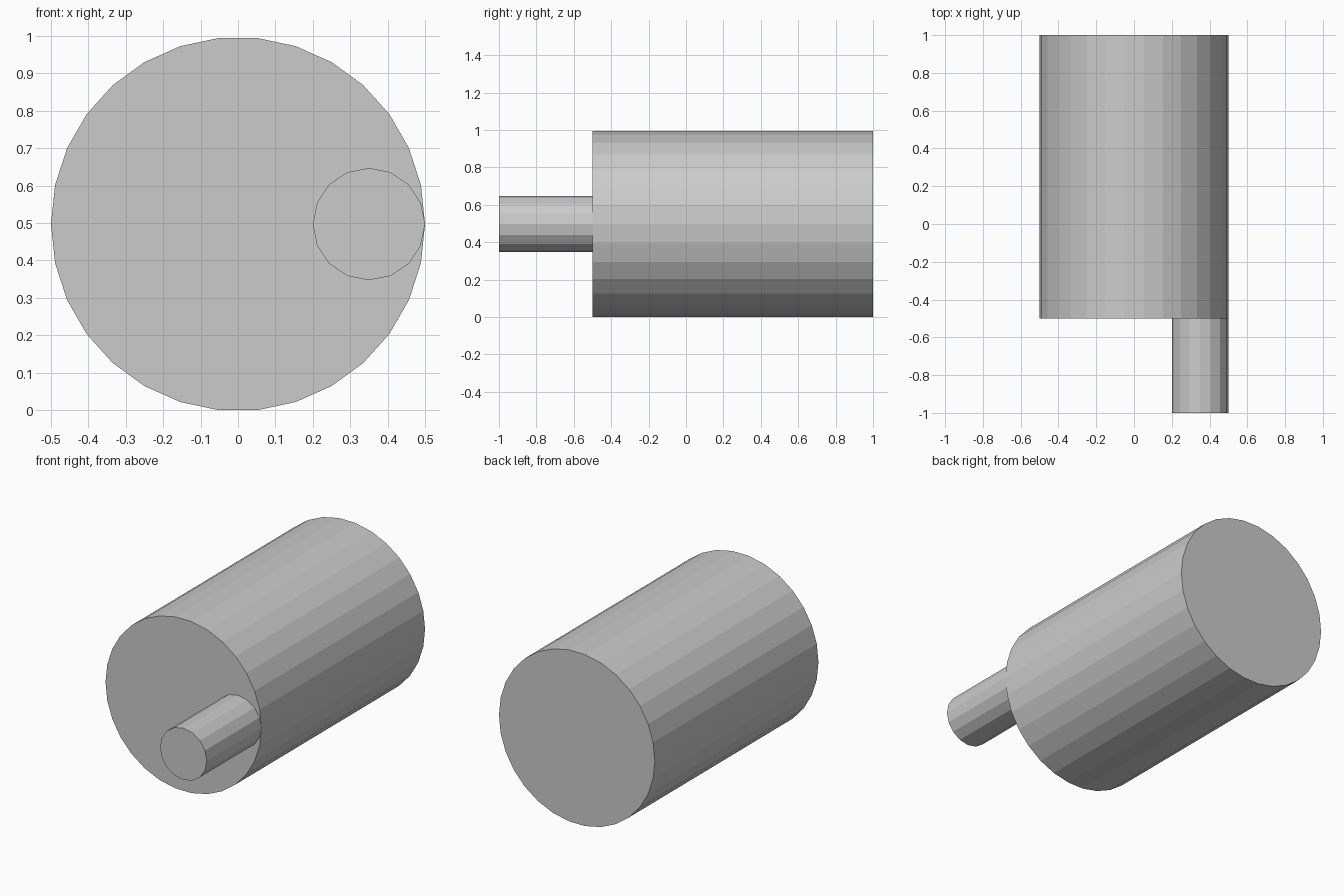
import bpy, bmesh
from math import radians, cos
from mathutils import Matrix

if "Cube" in bpy.data.objects:
    bpy.data.objects.remove(bpy.data.objects["Cube"])

# Lift so the flat bottom facet of the 30-sided barrel rests on z = 0
AXIS_Z = 0.5 * cos(radians(6))


def cylinder_along_y(name, x, radius, y0, y1, sides):
    """Flat-shaded capped cylinder along y, with a corner on the +x side."""
    matrix = (Matrix.Translation((x, (y0 + y1) / 2, AXIS_Z))
              @ Matrix.Rotation(radians(90), 4, 'X')
              @ Matrix.Rotation(radians(90), 4, 'Z'))
    bm = bmesh.new()
    bmesh.ops.create_cone(bm, cap_ends=True, segments=sides, radius1=radius,
                          radius2=radius, depth=y1 - y0, matrix=matrix)
    bmesh.ops.recalc_face_normals(bm, faces=bm.faces)
    mesh = bpy.data.meshes.new(name)
    bm.to_mesh(mesh)
    bm.free()
    obj = bpy.data.objects.new(name, mesh)
    bpy.context.collection.objects.link(obj)
    return obj


# Main body
cylinder_along_y("barrel", 0, 0.5, -0.5, 1.0, 30)
# Off-centre pin on the front face
cylinder_along_y("pin", 0.35, 0.15, -1.0, -0.5, 16)
